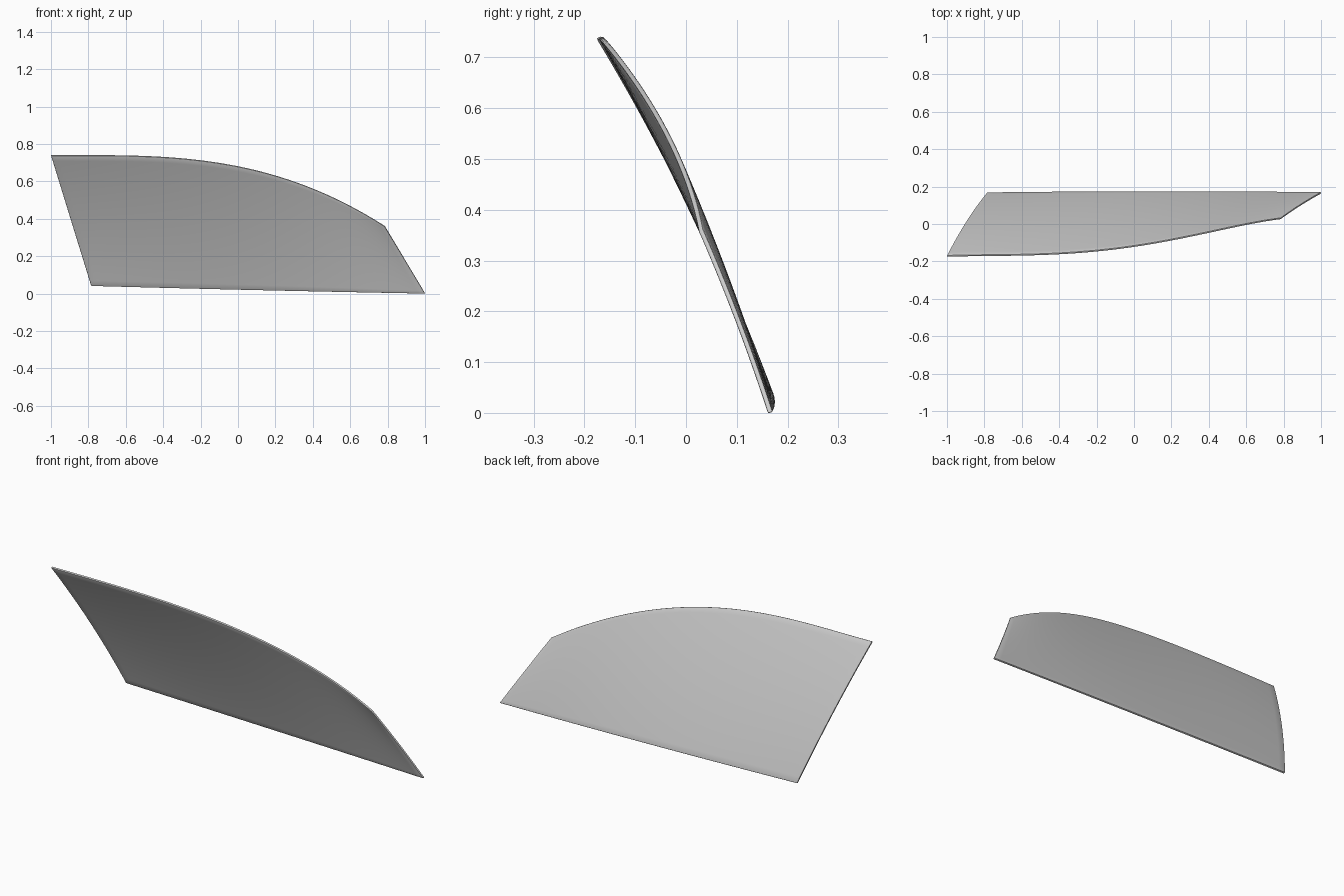
import bpy
import bmesh
from mathutils import Vector

if "Cube" in bpy.data.objects:
    bpy.data.objects.remove(bpy.data.objects["Cube"])


def curve(points):
    """Smooth polynomial through a few points, spaced by chord length."""
    pts = [Vector(p) for p in points]
    ts = [0.0]
    for a, b in zip(pts, pts[1:]):
        ts.append(ts[-1] + (b - a).length)
    ts = [t / ts[-1] for t in ts]

    def at(t):
        total = Vector((0, 0, 0))
        for i, p in enumerate(pts):
            w = 1.0
            for j, tj in enumerate(ts):
                if j != i:
                    w *= (t - tj) / (ts[i] - tj)
            total += p * w
        return total
    return at


# Four border curves of the curved pane
TL, TR = (-1, -.171, .745), (.785, .030, .365)
BL, BR = (-.785, .166, .047), (1, .167, .006)
top = curve([TL, (-.5, -.162, .740), (0, -.118, .685), (.45, -.032, .545), TR])
bottom = curve([BL, (0, .172, .027), BR])
left = curve([BL, (-.9, .006, .42), TL])
right = curve([BR, (.89, .102, .19), TR])
corners = [Vector(c) for c in (BL, BR, TL, TR)]


def patch(u, v):
    bl, br, tl, tr = corners
    bilinear = (bl * (1 - u) + br * u) * (1 - v) + (tl * (1 - u) + tr * u) * v
    return (bottom(u) * (1 - v) + top(u) * v
            + left(v) * (1 - u) + right(v) * u - bilinear)


# Blended surface grid
NU, NV = 48, 24
bm = bmesh.new()
grid = [[bm.verts.new(patch(i / NU, j / NV)) for i in range(NU + 1)]
        for j in range(NV + 1)]
for j in range(NV):
    for i in range(NU):
        bm.faces.new((grid[j][i], grid[j][i + 1], grid[j + 1][i + 1], grid[j + 1][i]))
mesh = bpy.data.meshes.new("window_pane")
bm.to_mesh(mesh)
bm.free()
pane = bpy.data.objects.new("window_pane", mesh)
bpy.context.collection.objects.link(pane)
bpy.context.view_layer.objects.active = pane
pane.select_set(True)

# Thin glass thickness with softened rim
solid = pane.modifiers.new("thickness", 'SOLIDIFY')
solid.thickness = 0.010
solid.offset = 0
bpy.ops.object.modifier_apply(modifier=solid.name)
bevel = pane.modifiers.new("rim", 'BEVEL')
bevel.width = 0.003
bevel.segments = 2
bevel.limit_method = 'ANGLE'
bpy.ops.object.modifier_apply(modifier=bevel.name)

# Rest on the ground and centre
co = [v.co for v in pane.data.vertices]
lo = [min(c[k] for c in co) for k in range(3)]
hi = [max(c[k] for c in co) for k in range(3)]
shift = Vector((-(lo[0] + hi[0]) / 2, -(lo[1] + hi[1]) / 2, -lo[2]))
for v in pane.data.vertices:
    v.co += shift
bpy.ops.object.shade_smooth_by_angle()
